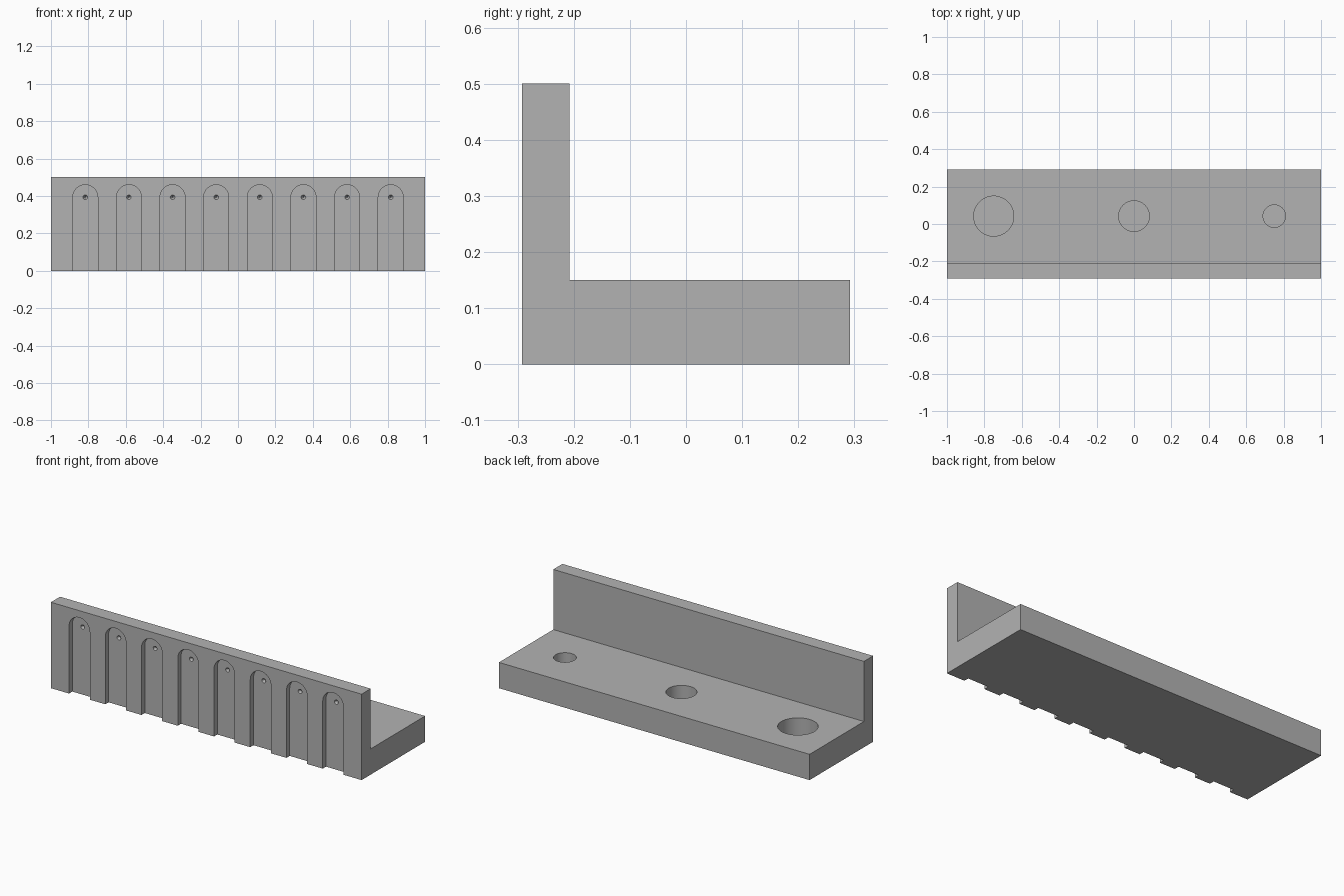
import bpy, bmesh, math
from mathutils import Matrix, Vector

cube = bpy.data.objects.get("Cube")
if cube:
    bpy.data.objects.remove(cube, do_unlink=True)

# Single matte grey material
grey = bpy.data.materials.new("matte grey")
grey.use_nodes = True
grey.diffuse_color = (0.45, 0.45, 0.45, 1)
grey.node_tree.nodes["Principled BSDF"].inputs["Base Color"].default_value = (0.45, 0.45, 0.45, 1)

FRONT, BACK = -0.292, 0.292
WALL_BACK, BASE_TOP, HEIGHT = -0.208, 0.15, 0.5
SLOT_COUNT, SLOT_PITCH, SLOT_RADIUS = 8, 0.2333, 0.0667
SLOT_DEPTH, ARCH_Z = 0.03, 0.393


def make_object(name, bm):
    bmesh.ops.recalc_face_normals(bm, faces=bm.faces[:])
    mesh = bpy.data.meshes.new(name)
    bm.to_mesh(mesh)
    bm.free()
    mesh.materials.append(grey)
    obj = bpy.data.objects.new(name, mesh)
    bpy.context.collection.objects.link(obj)
    return obj


def prism(name, points, offset):
    """Extrude a closed outline of 3D points along offset."""
    bm = bmesh.new()
    face = bm.faces.new([bm.verts.new(p) for p in points])
    extruded = bmesh.ops.extrude_face_region(bm, geom=[face])["geom"]
    verts = [g for g in extruded if isinstance(g, bmesh.types.BMVert)]
    bmesh.ops.translate(bm, verts=verts, vec=Vector(offset))
    return make_object(name, bm)


def cone(name, r1, r2, depth, matrix, segments):
    bm = bmesh.new()
    bmesh.ops.create_cone(bm, cap_ends=True, segments=segments, radius1=r1,
                          radius2=r2, depth=depth, matrix=matrix)
    return make_object(name, bm)


def cut(target, cutter):
    """Subtract the cutter from the target and discard the cutter."""
    cutter.hide_render = True
    mod = target.modifiers.new("cut", 'BOOLEAN')
    mod.operation, mod.solver, mod.object = 'DIFFERENCE', 'EXACT', cutter
    bpy.context.view_layer.objects.active = target
    bpy.ops.object.modifier_apply(modifier=mod.name)
    bpy.data.objects.remove(cutter, do_unlink=True)


# L-shaped body: upright front wall and flat base
profile = [(FRONT, 0), (BACK, 0), (BACK, BASE_TOP), (WALL_BACK, BASE_TOP),
           (WALL_BACK, HEIGHT), (FRONT, HEIGHT)]
rack = prism("angle_bracket_rack", [(-1, y, z) for y, z in profile], (2, 0, 0))

# Round-topped slots, open at the bottom, each with a small dimple
for i in range(SLOT_COUNT):
    x = (i - (SLOT_COUNT - 1) / 2) * SLOT_PITCH
    y = FRONT - 0.05
    outline = [(x - SLOT_RADIUS, y, -0.05), (x + SLOT_RADIUS, y, -0.05)]
    for k in range(33):
        a = math.pi * k / 32
        outline.append((x + SLOT_RADIUS * math.cos(a), y, ARCH_Z + SLOT_RADIUS * math.sin(a)))
    cut(rack, prism("slot_cutter", outline, (0, 0.05 + SLOT_DEPTH, 0)))

    place = Matrix.Translation((x, FRONT + SLOT_DEPTH, ARCH_Z)) @ Matrix.Rotation(-math.pi / 2, 4, 'X')
    cut(rack, cone("dimple_cutter", 0.024, 0.001, 0.04, place, 16))

# Three blind round holes in the base, shrinking from right to left
for x, radius in ((-0.75, 0.107), (0, 0.082), (0.75, 0.06)):
    place = Matrix.Translation((x, 0.042, 0.13))
    cut(rack, cone("hole_cutter", radius, radius, 0.2, place, 64))

# Smooth the curved walls, keep the edges sharp
bpy.ops.object.select_all(action='DESELECT')
rack.select_set(True)
bpy.context.view_layer.objects.active = rack
bpy.ops.object.shade_smooth_by_angle(angle=math.radians(30))
